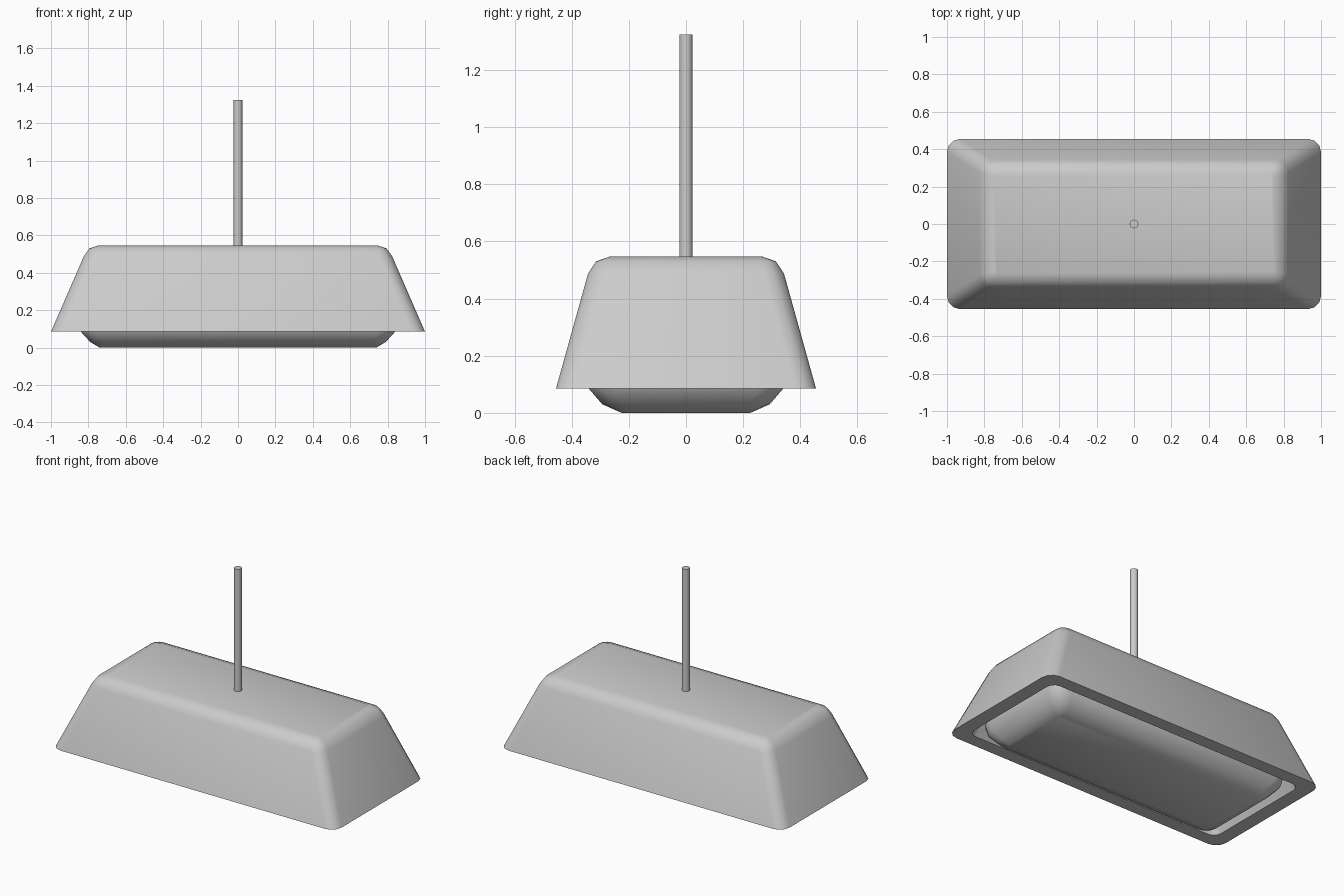
import bpy, bmesh, math

if "Cube" in bpy.data.objects:
    bpy.data.objects.remove(bpy.data.objects["Cube"])


def ring_points(hx, hy, z, r, seg=3):
    """Rounded rectangle outline at height z."""
    pts = []
    for i, (sx, sy) in enumerate([(1, 1), (-1, 1), (-1, -1), (1, -1)]):
        for k in range(seg + 1):
            a = math.pi / 2 * (i + k / seg)
            pts.append((sx * (hx - r) + r * math.cos(a),
                        sy * (hy - r) + r * math.sin(a), z))
    return pts


def loft(name, rings):
    """Skin a stack of rounded rectangles and cap both ends."""
    bm = bmesh.new()
    loops = [[bm.verts.new(p) for p in ring_points(*r)] for r in rings]
    for a, b in zip(loops, loops[1:]):
        n = len(a)
        for i in range(n):
            bm.faces.new((a[i], a[(i + 1) % n], b[(i + 1) % n], b[i]))
    bm.faces.new(loops[0])
    bm.faces.new(loops[-1])
    bmesh.ops.recalc_face_normals(bm, faces=bm.faces[:])
    me = bpy.data.meshes.new(name)
    bm.to_mesh(me)
    bm.free()
    ob = bpy.data.objects.new(name, me)
    bpy.context.collection.objects.link(ob)
    smooth(ob)
    return ob


def smooth(ob):
    bpy.ops.object.select_all(action='DESELECT')
    ob.select_set(True)
    bpy.context.view_layer.objects.active = ob
    bpy.ops.object.shade_smooth_by_angle(angle=math.radians(40))


# Hollow tapered shade: inner ceiling, inner wall, flat rim, outer wall, rounded top
loft("lamp_shade", [
    (0.75, 0.275, 0.465, 0.05),
    (0.91, 0.372, 0.085, 0.05),
    (1.00, 0.455, 0.085, 0.07),
    (0.825, 0.343, 0.487, 0.07),
    (0.795, 0.315, 0.53, 0.05),
    (0.745, 0.267, 0.547, 0.015),
])

# Light diffuser tray hanging below the rim
loft("diffuser", [
    (0.74, 0.225, 0.0, 0.015),
    (0.79, 0.293, 0.03, 0.07),
    (0.842, 0.342, 0.087, 0.09),
    (0.855, 0.352, 0.14, 0.09),
])

# Hanging rod
bpy.ops.mesh.primitive_cylinder_add(vertices=24, radius=0.023, depth=0.795,
                                    location=(0, 0, 0.9275))
rod = bpy.context.object
rod.name = "hanging_rod"
smooth(rod)
